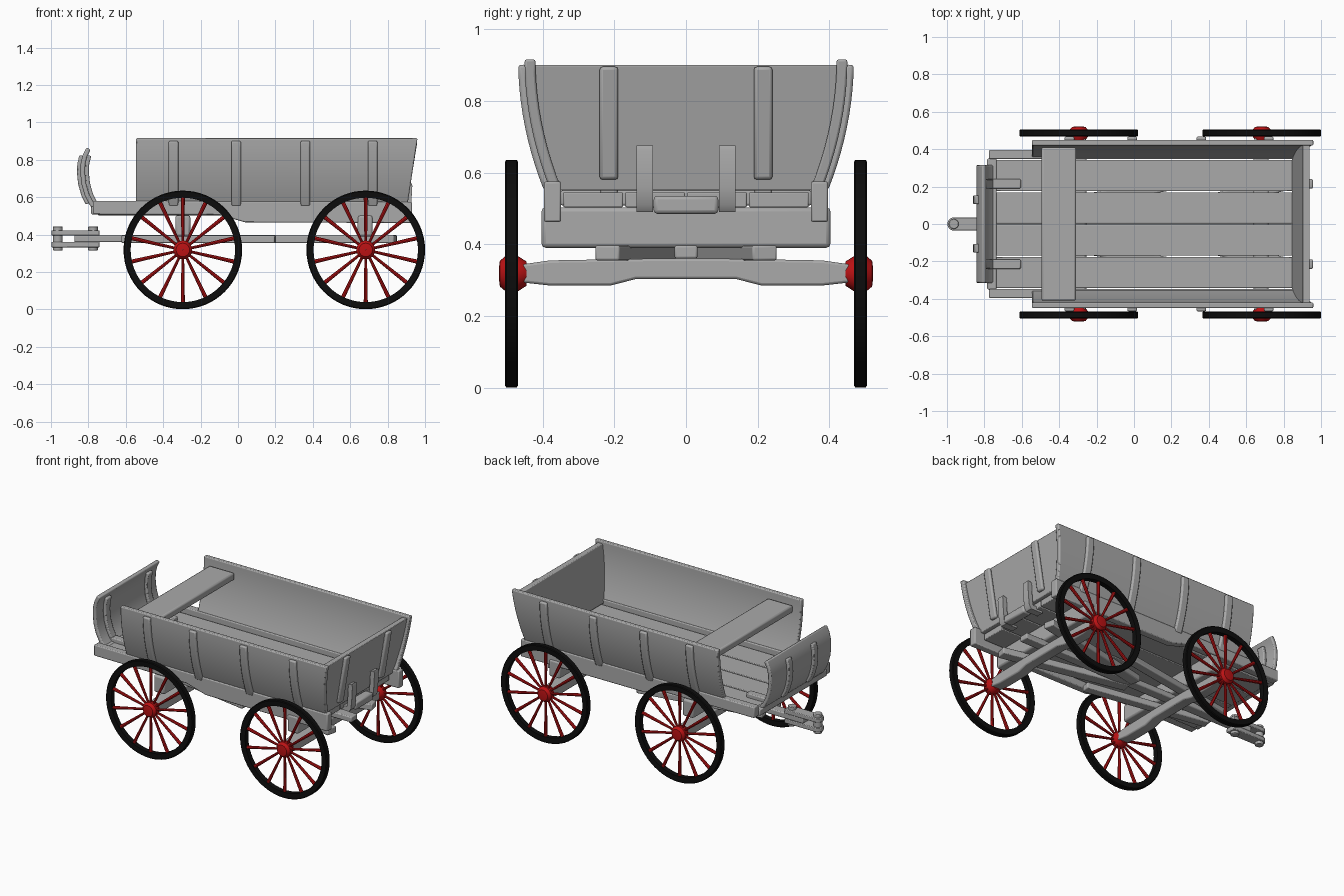
import bpy, bmesh, math
from mathutils import Vector, Matrix

cube = bpy.data.objects.get("Cube")
if cube:
    bpy.data.objects.remove(cube, do_unlink=True)


def material(name, rgb):
    m = bpy.data.materials.new(name)
    m.use_nodes = True
    m.diffuse_color = (*rgb, 1)
    bsdf = m.node_tree.nodes["Principled BSDF"]
    bsdf.inputs["Base Color"].default_value = (*rgb, 1)
    bsdf.inputs["Roughness"].default_value = 0.7
    return m


WOOD = material("grey wood", (0.4, 0.4, 0.4))
RED = material("red paint", (0.5, 0.006, 0.007))
BLACK = material("black tyre", (0.004, 0.004, 0.004))


def finish(name, bm, mat, bevel=0.0):
    bmesh.ops.recalc_face_normals(bm, faces=bm.faces)
    me = bpy.data.meshes.new(name)
    bm.to_mesh(me)
    bm.free()
    me.materials.append(mat)
    ob = bpy.data.objects.new(name, me)
    bpy.context.collection.objects.link(ob)
    if bevel:
        mod = ob.modifiers.new("soft edges", "BEVEL")
        mod.width, mod.segments, mod.limit_method = bevel, 2, "ANGLE"
        mod.angle_limit = math.radians(40)
    bpy.ops.object.select_all(action="DESELECT")
    ob.select_set(True)
    bpy.context.view_layer.objects.active = ob
    bpy.ops.object.shade_smooth_by_angle(angle=math.radians(35))
    return ob


def prism(name, outline, axis, lo, hi, bevel=0.006, shear=0.0):
    """Extrude an outline along x (points are y, z), y (x, z) or z (x, y)."""
    place = {"x": lambda p, d: (d, *p), "y": lambda p, d: (p[0], d, p[1]), "z": lambda p, d: (*p, d)}[axis]
    bm = bmesh.new()
    a = [bm.verts.new(place(p, lo)) for p in outline]
    b = [bm.verts.new(place(p, hi)) for p in outline]
    bm.faces.new(a)
    bm.faces.new(b[::-1])
    for i in range(len(a)):
        j = (i + 1) % len(a)
        bm.faces.new((a[i], b[i], b[j], a[j]))
    # lean the rear end backwards with height
    for v in bm.verts:
        if v.co.x > 0.8:
            v.co.x += shear * (v.co.z - 0.55)
    return finish(name, bm, WOOD, bevel)


def box(name, x, y, z, bevel=0.006, shear=0.0):
    return prism(name, [(y[0], z[0]), (y[1], z[0]), (y[1], z[1]), (y[0], z[1])], "x", *x, bevel, shear)


def band(path, thick):
    """Closed outline of a strip lying on the left of a path."""
    pts = [Vector(p) for p in path]
    off = []
    for i, p in enumerate(pts):
        d = (pts[min(i + 1, len(pts) - 1)] - pts[max(i - 1, 0)]).normalized()
        off.append(p + Vector((-d.y, d.x)) * thick)
    return [tuple(p) for p in pts + off[::-1]]


def beam(name, a, b, width, z):
    a, b = Vector(a), Vector(b)
    d = (b - a).normalized()
    n = Vector((-d.y, d.x)) * width / 2
    return prism(name, [tuple(p) for p in (a - n, b - n, b + n, a + n)], "z", *z)


def lathe(name, profile, mat, centre, side, steps=48):
    """Ring or solid turned about y from (radius, y) points."""
    bm = bmesh.new()
    rings = []
    for i in range(steps):
        t = math.tau * i / steps
        rings.append([bm.verts.new((centre[0] + r * math.cos(t), side * y, centre[1] + r * math.sin(t)))
                      for r, y in profile])
    n = len(profile)
    for i in range(steps):
        p, q = rings[i], rings[(i + 1) % steps]
        for k in range(n):
            bm.faces.new((p[k], q[k], q[(k + 1) % n], p[(k + 1) % n]))
    return finish(name, bm, mat)


# Curved wall line: y as a function of height
BASE, TOP, LEAN = 0.55, 0.915, 0.15


def wall(offset, top=TOP, steps=10):
    out = []
    for i in range(steps + 1):
        z = BASE + (top - BASE) * i / steps
        t = (z - BASE) / (TOP - BASE)
        out.append((0.378 + offset + 0.072 * (1 - (1 - t) ** 2), z))
    return out


# Wagon box
for s, label in ((1, "left"), (-1, "right")):
    flip = lambda pts: [(s * y, z) for y, z in pts]
    prism(label + "_side_panel", flip(band(wall(0), 0.03)), "x", -0.545, 0.905, 0.006, LEAN)
    for i, x in enumerate((-0.345, -0.01, 0.36, 0.72)):
        prism(f"{label}_side_rib_{i + 1}", flip(band(wall(0.018, 0.9), 0.024)), "x", x - 0.026, x + 0.026, 0.008)
    # long sill, deeper towards the back
    sill = [(-0.775, 0.58), (0.93, 0.575), (0.93, 0.462), (0.04, 0.465), (-0.1, 0.505), (-0.775, 0.508)]
    prism(label + "_sill", sill, "y", *sorted((s * 0.348, s * 0.396)))

# Floor planks
for i in range(4):
    y = -0.345 + i * 0.1725
    box(f"floor_plank_{i + 1}", (-0.75, 0.865), (y + 0.003, y + 0.1695), (0.503, 0.545), 0.004)

# Leaning tailgate with ribs, hooks and cross bar
edge = wall(-0.025, 0.9)
prism("tailgate", edge + [(-y, z) for y, z in edge[::-1]], "x", 0.845, 0.882, 0.004, LEAN + 0.015)
hook = [(0.82, 0.49), (0.905, 0.49), (0.92, 0.51), (0.926, 0.56), (0.932, 0.66), (0.927, 0.675)]
for s, label in ((1, "left"), (-1, "right")):
    box(label + "_tailgate_rib", (0.878, 0.902), (s * 0.215 - 0.026, s * 0.215 + 0.026), (0.58, 0.895), 0.009, LEAN + 0.015)
    prism(label + "_tailgate_hook", band(hook, 0.03), "y", s * 0.115 - 0.023, s * 0.115 + 0.023, 0.007)
box("tailgate_cross_bar", (0.865, 0.925), (-0.09, 0.09), (0.485, 0.535), 0.01)

# Seat
box("seat", (-0.495, -0.31), (-0.41, 0.41), (0.825, 0.872), 0.01)

# Curved dashboard, its rear brackets and front ribs
curve = [(-0.765, 0.525), (-0.795, 0.56), (-0.82, 0.61), (-0.837, 0.67), (-0.843, 0.73),
         (-0.841, 0.78), (-0.83, 0.825), (-0.81, 0.865)]
prism("dashboard", band(curve, -0.025), "y", -0.315, 0.315, 0.007)
for s, label in ((1, "left"), (-1, "right")):
    inner = [(x + 0.024, z) for x, z in curve[1:-1]]
    prism(label + "_dashboard_bracket", band(inner, -0.022), "y", s * 0.215 - 0.025, s * 0.215 + 0.025)
    box(label + "_bracket_foot", (-0.785, -0.605), (s * 0.215 - 0.025, s * 0.215 + 0.025), (0.54, 0.572))
    outer = [(x - 0.018, z) for x, z in curve[1:-1]]
    prism(label + "_dashboard_rib", band(outer, -0.022), "y", s * 0.13 - 0.023, s * 0.13 + 0.023)
box("dashboard_sill", (-0.785, -0.735), (-0.35, 0.35), (0.508, 0.55))

# Running gear
half = [(0.47, 0.342), (0.38, 0.355), (0.1, 0.36)]
under = [(0.14, 0.303), (0.21, 0.285), (0.38, 0.285), (0.47, 0.295)]
axle = half + [(-y, z) for y, z in half[::-1]] + [(-y, z) for y, z in under[::-1]] + under
for x, label in ((-0.295, "front"), (0.68, "rear")):
    prism(label + "_axle", axle, "x", x - 0.036, x + 0.036, 0.007)
    box(label + "_bolster", (x - 0.04, x + 0.04), (-0.403, 0.403), (0.39, 0.503), 0.012)
box("reach_pole", (-0.875, 0.85), (-0.032, 0.032), (0.36, 0.397))
for s, label in ((1, "left"), (-1, "right")):
    beam(label + "_rear_hound", (0.02, s * 0.04), (0.84, s * 0.22), 0.07, (0.355, 0.397))
    beam(label + "_front_hound", (0.2, s * 0.21), (-0.62, s * 0.07), 0.06, (0.355, 0.395))

# Hitch: two rounded straps and their pins
strap = [(-0.963 - 0.035 * math.sin(t), 0.035 * math.cos(t)) for t in [math.pi * i / 10 for i in range(11)]]
strap += [(-0.74, -0.035), (-0.74, 0.035)]
for label, z in (("upper", 0.395), ("lower", 0.332)):
    prism(label + "_hitch_strap", strap, "z", z, z + 0.028, 0.004)
for label, x in (("front", -0.963), ("rear", -0.775)):
    ring = [(x + 0.026 * math.cos(math.tau * i / 20), 0.026 * math.sin(math.tau * i / 20)) for i in range(20)]
    prism(label + "_hitch_pin", ring, "z", 0.315, 0.444, 0.004)

# Wheels
tyre = [(0.279, 0.470), (0.312, 0.468), (0.317, 0.472), (0.317, 0.501), (0.312, 0.505), (0.279, 0.503)]
hub = [(0.001, 0.445), (0.034, 0.445), (0.05, 0.47), (0.05, 0.502), (0.036, 0.519), (0.02, 0.521), (0.001, 0.521)]
SPOKES = 14
for x, end in ((-0.295, "front"), (0.683, "rear")):
    for s, label in ((1, "left"), (-1, "right")):
        name = f"{end}_{label}"
        centre = (x, 0.318)
        lathe(name + "_tyre", tyre, BLACK, centre, s, 64)
        lathe(name + "_hub", hub, RED, centre, s, 24)
        bm = bmesh.new()
        for i in range(SPOKES):
            turn = Matrix.Rotation(math.tau * i / SPOKES, 4, "Y")
            at = Matrix.Translation((x, s * 0.486, centre[1]))
            bmesh.ops.create_cone(bm, cap_ends=True, segments=8, radius1=0.007, radius2=0.011, depth=0.25,
                                  matrix=at @ turn @ Matrix.Translation((0, 0, 0.16)))
        finish(name + "_spokes", bm, RED)
